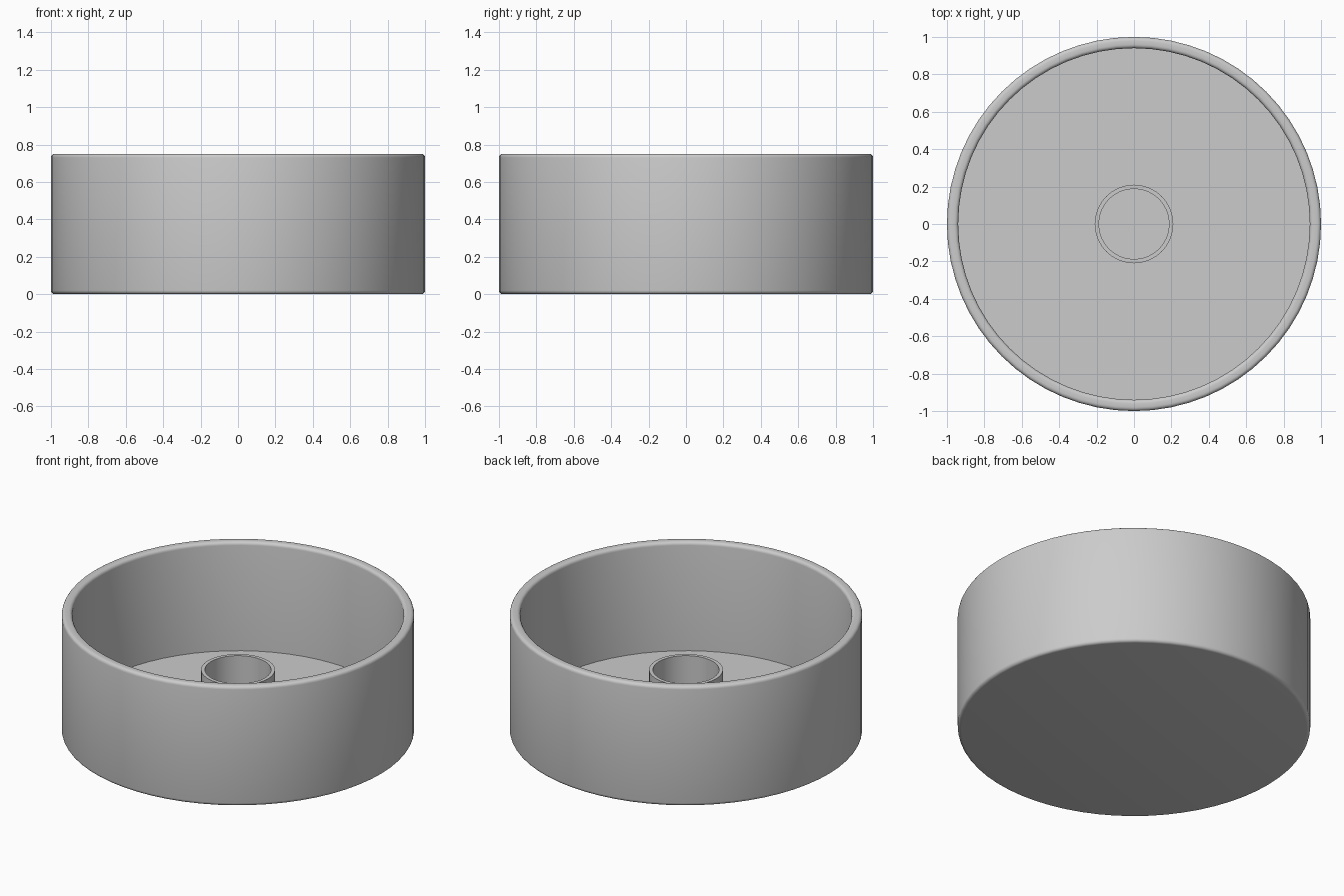
import bpy
import bmesh
import math

if "Cube" in bpy.data.objects:
    bpy.data.objects.remove(bpy.data.objects["Cube"], do_unlink=True)

grey = bpy.data.materials.new("plain grey")
grey.use_nodes = True
colour = (0.6, 0.6, 0.6, 1)
grey.diffuse_color = colour
grey.node_tree.nodes["Principled BSDF"].inputs["Base Color"].default_value = colour


def rounded(r, z, radius, start, steps=4):
    """Quarter-circle profile points about (r, z), starting at an angle in degrees."""
    angles = [math.radians(start + 90 * i / steps) for i in range(steps + 1)]
    return [(r + radius * math.cos(a), z + radius * math.sin(a)) for a in angles]


def lathe(name, profile, sides):
    """Spin an (r, z) profile round the z axis."""
    bm = bmesh.new()
    verts = [bm.verts.new((r, 0, z)) for r, z in profile]
    edges = [bm.edges.new(pair) for pair in zip(verts, verts[1:])]
    bmesh.ops.spin(bm, geom=verts + edges, cent=(0, 0, 0), axis=(0, 0, 1),
                   angle=math.tau, steps=sides)
    bmesh.ops.remove_doubles(bm, verts=bm.verts, dist=0.0001)
    bmesh.ops.recalc_face_normals(bm, faces=bm.faces)
    mesh = bpy.data.meshes.new(name)
    bm.to_mesh(mesh)
    bm.free()
    mesh.materials.append(grey)
    obj = bpy.data.objects.new(name, mesh)
    bpy.context.collection.objects.link(obj)
    bpy.ops.object.select_all(action="DESELECT")
    obj.select_set(True)
    bpy.context.view_layer.objects.active = obj
    bpy.ops.object.shade_smooth_by_angle(angle=math.radians(35))
    return obj


# Round open dish with softened rim and base edge
height, inner, floor, soft = 0.75, 0.94, 0.07, 0.02
dish = [(0, 0)]
dish += rounded(1 - soft, soft, soft, -90)
dish += rounded(1 - soft, height - soft, soft, 0)
dish += rounded(inner + soft, height - soft, soft, 90)
dish += [(inner, floor), (0, floor)]
lathe("dish", dish, 64)

# Hollow central post standing on the dish floor
post_top, post_outer, post_inner = 0.39, 0.21, 0.188
post = [(post_outer, floor), (post_outer, post_top),
        (post_inner, post_top), (post_inner, floor)]
lathe("centre_post", post, 32)
